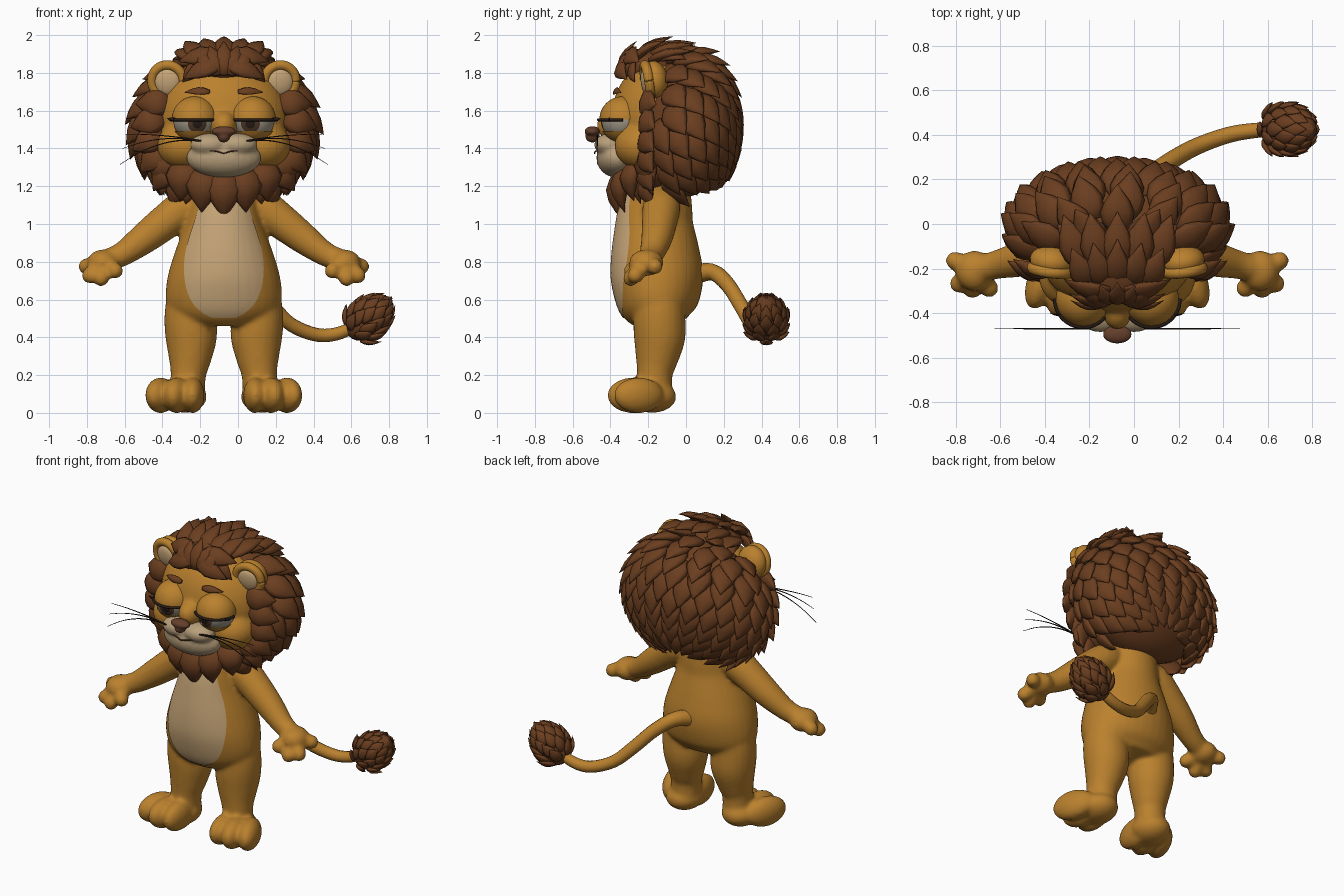
import bpy, bmesh, math
from math import sin, cos, pi, radians
from mathutils import Vector, Matrix

if "Cube" in bpy.data.objects:
    bpy.data.objects.remove(bpy.data.objects["Cube"])

MID = -0.075  # the figure's own centre line, the tail swings to one side


def material(name, rgb):
    m = bpy.data.materials.new(name)
    m.use_nodes = True
    m.diffuse_color = (*rgb, 1)
    m.node_tree.nodes["Principled BSDF"].inputs["Base Color"].default_value = (*rgb, 1)
    return m


GOLD = material("golden fur", (0.49, 0.218, 0.027))
BROWN = material("mane brown", (0.145, 0.048, 0.014))
CREAM = material("belly cream", (0.58, 0.385, 0.19))
PALE = material("muzzle cream", (0.48, 0.35, 0.20))
NOSE = material("nose brown", (0.13, 0.05, 0.025))
WHITE = material("eye white", (0.36, 0.32, 0.25))
IRIS = material("iris brown", (0.08, 0.04, 0.02))
DARK = material("lash black", (0.02, 0.011, 0.008))


def make(name, bm, mats, voxel=0, soften=9, recalc=True):
    if recalc:
        bmesh.ops.recalc_face_normals(bm, faces=bm.faces)
    me = bpy.data.meshes.new(name)
    bm.to_mesh(me)
    bm.free()
    for m in mats if isinstance(mats, list) else [mats]:
        me.materials.append(m)
    for p in me.polygons:
        p.use_smooth = True
    ob = bpy.data.objects.new(name, me)
    ob.location.x = MID
    bpy.context.collection.objects.link(ob)
    if voxel:
        r = ob.modifiers.new("Blend", "REMESH")
        r.mode, r.voxel_size, r.use_smooth_shade = "VOXEL", voxel, True
        s = ob.modifiers.new("Soften", "SMOOTH")
        s.factor, s.iterations = 0.5, soften
    return ob


def blob(bm, c, r, rot=Matrix(), seg=24):
    m = Matrix.Translation(c) @ rot @ Matrix.Diagonal((*r, 1))
    return bmesh.ops.create_uvsphere(bm, u_segments=seg, v_segments=seg // 2, radius=1, matrix=m)


def smooth_path(pts, steps=4):
    """Catmull-Rom curve through the points, radii included."""
    v = [Vector(p) for p in pts]
    v = [v[0] * 2 - v[1]] + v + [v[-1] * 2 - v[-2]]
    out = []
    for a, b, c, d in zip(v, v[1:], v[2:], v[3:]):
        for t in (i / steps for i in range(steps)):
            out.append((b * 2 + (c - a) * t + (a * 2 - b * 5 + c * 4 - d) * t ** 2
                        + (b * 3 - a - c * 3 + d) * t ** 3) / 2)
    return out + [v[-2]]


def tube(bm, pts, ref=(0, 0, 1), n=12):
    """Sweep ellipses along points given as x, y, z, radius[, second radius]."""
    pts = smooth_path(pts)
    cs = [Vector(p[:3]) for p in pts]
    rings = []
    for i, p in enumerate(pts):
        t = (cs[min(i + 1, len(cs) - 1)] - cs[max(i - 1, 0)]).normalized()
        a = Vector(ref).cross(t).normalized()
        b = t.cross(a)
        rings.append([bm.verts.new(cs[i] + a * p[3] * cos(2 * pi * k / n) + b * p[-1] * sin(2 * pi * k / n))
                      for k in range(n)])
    bridge(bm, rings)


def bridge(bm, rings):
    n = len(rings[0])
    for r0, r1 in zip(rings, rings[1:]):
        for k in range(n):
            bm.faces.new((r0[k], r0[(k + 1) % n], r1[(k + 1) % n], r1[k]))
    bm.faces.new(rings[0][::-1])
    bm.faces.new(rings[-1])


def lock(bm, root, d, nrm, length, width, bend=0.06, thick=0.42):
    """One pointed lock of hair."""
    d = Vector(d).normalized()
    nrm = Vector(nrm)
    nrm = (nrm - d * nrm.dot(d)).normalized()
    side = d.cross(nrm)
    rings = []
    for t, w in ((0, .5), (.2, .88), (.42, 1), (.65, .74), (.85, .33), (1, .02)):
        c = Vector(root) + d * length * t + nrm * length * bend * 4 * t * (1 - t)
        rings.append([bm.verts.new(c + side * width / 2 * w * cos(k * pi / 4)
                                   + nrm * width / 2 * thick * w * sin(k * pi / 4)) for k in range(8)])
    bridge(bm, rings)


def scales(bm, m, pole, rows, spacing, length, width, lift, skip=lambda p: False):
    """Cover an ellipsoid with staggered locks that flow away from a pole."""
    q = Vector((0, 0, 1)).rotation_difference(Vector(pole))
    nm = m.to_3x3().inverted().transposed()
    on = lambda th, ph: q @ Vector((sin(th) * cos(ph), sin(th) * sin(ph), cos(th)))
    for row, deg in enumerate(rows):
        th = radians(deg)
        n = max(5, round(2 * pi * sin(th) / spacing))
        for k in range(n):
            ph = 2 * pi * (k + 0.5 * (row % 2)) / n
            u = on(th, ph)
            p = m @ u
            out = (nm @ u).normalized()
            if not skip(p):
                flow = (m @ on(th + .05, ph) - p).normalized()
                lock(bm, p, flow + out * lift, out, length, width)


SIDES = (-1, 1)

# Body, legs, arms, hands and feet blended into one skin
bm = bmesh.new()
torso = ((.475, -.27, 0, .2), (.53, -.335, .05, .28), (.6, -.37, .075, .308), (.72, -.395, .092, .298),
         (.85, -.392, .072, .26), (1.0, -.37, .04, .207), (1.1, -.345, .035, .185), (1.24, -.3, .02, .17))
tube(bm, [(0, (f + b) / 2, z, w, (b - f) / 2) for z, f, b, w in torso], (0, 1, 0), 32)
for s in SIDES:
    tube(bm, [(s * x, y, z, r) for x, y, z, r in ((.17, -.13, .68, .12), (.178, -.14, .53, .136),
              (.173, -.14, .4, .137), (.18, -.155, .28, .112), (.188, -.165, .2, .094), (.19, -.16, .08, .09))],
         (0, 1, 0), 20)
    tube(bm, [(s * x, y, z, r) for x, y, z, r in ((.1, -.13, 1.13, .08), (.2, -.13, 1.09, .1),
              (.31, -.14, 1.01, .094), (.42, -.155, .925, .083), (.53, -.18, .845, .066), (.61, -.2, .81, .06))],
         (0, 1, 0), 20)
    palm = Vector((s * .64, -.21, .795))
    blob(bm, palm, (.085, .092, .07))
    for x, y, z in ((.728, -.165, .775), (.71, -.268, .727), (.65, -.292, .713), (.575, -.288, .752)):
        for f in (.4, .6, .8, 1):
            blob(bm, palm.lerp(Vector((s * x, y, z)), f), (.044,) * 3, seg=14)
    # feet, slightly turned out, with three long toes
    blob(bm, (s * .205, -.18, .085), (.115, .13, .085))
    for x, y, r in ((.165, -.27, .063), (.25, -.28, .07), (.335, -.25, .068)):
        blob(bm, (s * x, y, .093), (r, .14, .095), Matrix.Rotation(s * (x - .15) * 2, 4, "Z"))
body = make("body", bm, GOLD, voxel=0.012)

# Belly patch, wrapped onto the body as a thin plate
bm = bmesh.new()
rows = []
for z, w in ((.505, .06), (.53, .115), (.58, .167), (.65, .197), (.74, .211), (.84, .205), (.94, .178),
             (1.04, .143), (1.14, .115), (1.23, .1)):
    rows.append([bm.verts.new((w * k / 8, -.7, z)) for k in range(-8, 9)])
for a, b in zip(rows, rows[1:]):
    for k in range(16):
        bm.faces.new((a[k], a[k + 1], b[k + 1], b[k]))
patch = make("belly_patch", bm, CREAM, recalc=False)
sub = patch.modifiers.new("Subdivide", "SUBSURF")
sub.levels = sub.render_levels = 2
wrap = patch.modifiers.new("Wrap", "SHRINKWRAP")
wrap.target, wrap.wrap_method, wrap.wrap_mode = body, "PROJECT", "ABOVE_SURFACE"
wrap.use_project_y, wrap.use_positive_direction, wrap.offset = True, True, 0.005

# Head with cheeks and nose bridge
bm = bmesh.new()
blob(bm, (0, -.14, 1.56), (.345, .255, .31), seg=40)
blob(bm, (0, -.385, 1.52), (.07, .09, .08))
for s in SIDES:
    blob(bm, (s * .205, -.23, 1.415), (.15, .15, .13))
make("head", bm, GOLD, voxel=0.012, soften=16)

# Muzzle, nose and mouth
bm = bmesh.new()
blob(bm, (0, -.365, 1.35), (.2, .11, .105))
for s in SIDES:
    blob(bm, (s * .075, -.405, 1.42), (.105, .082, .06))
make("muzzle", bm, PALE, voxel=0.01)
bm = bmesh.new()
blob(bm, (0, -.495, 1.49), (.066, .042, .028))
blob(bm, (0, -.495, 1.463), (.034, .038, .032))
make("nose", bm, NOSE, voxel=0.006, soften=6)
bm = bmesh.new()
tube(bm, [(.03 * i, -.484 + .0026 * i * i, 1.375 + .012 * abs(sin(i * .7)), .004) for i in range(-4, 5)], n=6)
make("mouth", bm, NOSE)

# Eyes, heavy lids, lashes and brows
for s, side in ((-1, "right"), (1, "left")):
    c = Vector((s * .153, -.335, 1.553))
    bm = bmesh.new()
    bmesh.ops.create_uvsphere(bm, u_segments=32, v_segments=28, radius=.116)
    for f in bm.faces:
        a = math.degrees(f.calc_center_median().angle(Vector((0, 0, 1))))
        f.material_index = 2 if a < 13 else 1 if a < 28 else 0
    gaze = Vector((-s * .12, -1, -.2)).to_track_quat("Z", "Y").to_matrix().to_4x4()
    bm.transform(Matrix.Translation(c) @ gaze)
    make(side + "_eye", bm, [WHITE, IRIS, DARK])

    bm = bmesh.new()
    bmesh.ops.create_uvsphere(bm, u_segments=40, v_segments=24, radius=.123)
    gap = [f for f in bm.faces if -.06 < f.calc_center_median().z < 0 and f.calc_center_median().y < .04]
    bmesh.ops.delete(bm, geom=gap, context="FACES")
    bm.transform(Matrix.Translation(c))
    make(side + "_eyelids", bm, GOLD)

    bm = bmesh.new()
    tube(bm, [(c.x + .127 * cos(a), c.y - .127 * sin(a), c.z - .002, .01, .008)
              for a in (pi * i / 12 for i in range(13))], n=8)
    lock(bm, c + Vector((s * .1, -.07, 0)), (s, .1, .1), (0, -1, 0), .05, .02)
    make(side + "_lashes", bm, DARK)

    bm = bmesh.new()
    lock(bm, (s * .075, -.375, 1.70), (s, .25, -.03), (0, -1, .5), .14, .045, bend=.1)
    make(side + "_brow", bm, BROWN)

    # Ear: rounded back, rolled rim, pale inside
    place = (Matrix.Translation((s * .298, -.205, 1.757)) @ Matrix.Rotation(s * .12, 4, "Z")
             @ Matrix.Rotation(.15, 4, "X"))
    bm = bmesh.new()
    blob(bm, (0, .04, 0), (.1, .07, .102))
    tube(bm, [(.083 * cos(a), 0, .085 * sin(a), .026) for a in (2 * pi * i / 14 for i in range(15))], (0, 1, 0))
    bm.transform(place)
    make(side + "_ear", bm, GOLD)
    bm = bmesh.new()
    blob(bm, (0, -.01, -.005), (.068, .024, .07))
    bm.transform(place)
    make(side + "_inner_ear", bm, CREAM)

    # Whiskers
    bm = bmesh.new()
    for x, z, rise in ((.55, 1.315, .045), (.535, 1.40, .03), (.52, 1.475, .01)):
        tube(bm, [(s * (.12 + (x - .12) * t), -.47, 1.44 + (z - 1.44) * t + rise * 4 * t * (1 - t),
                   .0045 - .003 * t) for t in (i / 5 for i in range(6))], n=6)
    make(side + "_whiskers", bm, DARK)

# Mane: solid core covered with overlapping locks
bm = bmesh.new()
m = Matrix.Translation((0, -.02, 1.51)) @ Matrix.Diagonal((.44, .26, .37, 1))
bmesh.ops.create_uvsphere(bm, u_segments=32, v_segments=20, radius=1, matrix=m)
face = lambda p: p.z < 1.25 or (p.y < -.1 and (p.x / .37) ** 2 + ((p.z - 1.52) / .33) ** 2 < 1)
scales(bm, m, (0, -.68, .73), range(14, 150, 13), .34, .215, .155, .12, face)
for s in SIDES:  # fringe framing the face
    for deg in range(-52, 30, 16):
        a = radians(deg)
        lock(bm, (s * .325 * cos(a), -.215, 1.5 + .3 * sin(a)), (s * cos(a), .28, sin(a) - .5),
             (s * .4, -1, .2), .19, .16, bend=.1, thick=.5)
make("mane", bm, BROWN)

# Forelock: padded crest, upswept fan and side-swept locks
bm = bmesh.new()
blob(bm, (0, -.19, 1.835), (.165, .165, .1))
for i in range(-2, 3):
    lock(bm, (.03 * i, -.35, 1.79), (i * .3, .5, 1), (0, -1, .4), .2 - .02 * abs(i), .1, bend=.12)
    lock(bm, (.06 * i, -.28, 1.86), (i * .2, .8, .5), (0, -.5, 1), .25 - .015 * abs(i), .12, bend=.1)
    lock(bm, (.08 * i, -.19, 1.905 - .01 * i * i), (i * .18, 1, .22), (0, 0, 1), .25, .14)
for s in SIDES:
    lock(bm, (s * .015, -.335, 1.85), (s, .12, -.42), (0, -1, .5), .22, .11, bend=.13)
    lock(bm, (s * .03, -.3, 1.89), (s, .25, -.15), (0, -1, .7), .22, .12, bend=.12)
    lock(bm, (s * .12, -.28, 1.85), (s, .1, -1), (0, -1, .5), .14, .09, bend=.1)
    lock(bm, (s * .1, -.17, 1.88), (s, 1, -.05), (0, -.3, 1), .24, .14)
make("forelock", bm, BROWN)

# Beard: large rounded locks over a padded jaw line
bm = bmesh.new()
blob(bm, (0, -.2, 1.26), (.3, .15, .09))
for i in range(-3, 4):
    lock(bm, (.1 * i, -.335 + .016 * i * i, 1.29 + .011 * i * i), (i * .07, -.02, -1), (i * .15, -1, 0),
         .265 - .025 * abs(i), .185, bend=.14, thick=.55)
for i in range(-3, 3):
    j = i + .5
    lock(bm, (.11 * j, -.28 + .016 * j * j, 1.28 + .01 * j * j), (j * .12, .02, -1), (j * .15, -1, 0),
         .2, .16, bend=.1)
make("beard", bm, BROWN)

# Tail and its tuft
bm = bmesh.new()
tube(bm, [(0, .03, .73, .055), (.06, .14, .745, .045), (.15, .22, .68, .041), (.25, .29, .57, .04),
          (.36, .35, .465, .038), (.5, .4, .412, .036), (.62, .42, .425, .034), (.72, .425, .48, .03)])
make("tail", bm, GOLD)
bm = bmesh.new()
tilt = Vector((.74, 0, .67)).to_track_quat("Z", "Y").to_matrix().to_4x4()
m = Matrix.Translation((.755, .425, .49)) @ tilt @ Matrix.Diagonal((.095, .092, .125, 1))
bmesh.ops.create_uvsphere(bm, u_segments=20, v_segments=14, radius=1, matrix=m)
scales(bm, m, (0, 0, -1), range(38, 150, 20), .68, .115, .072, .05)
make("tail_tuft", bm, BROWN)
